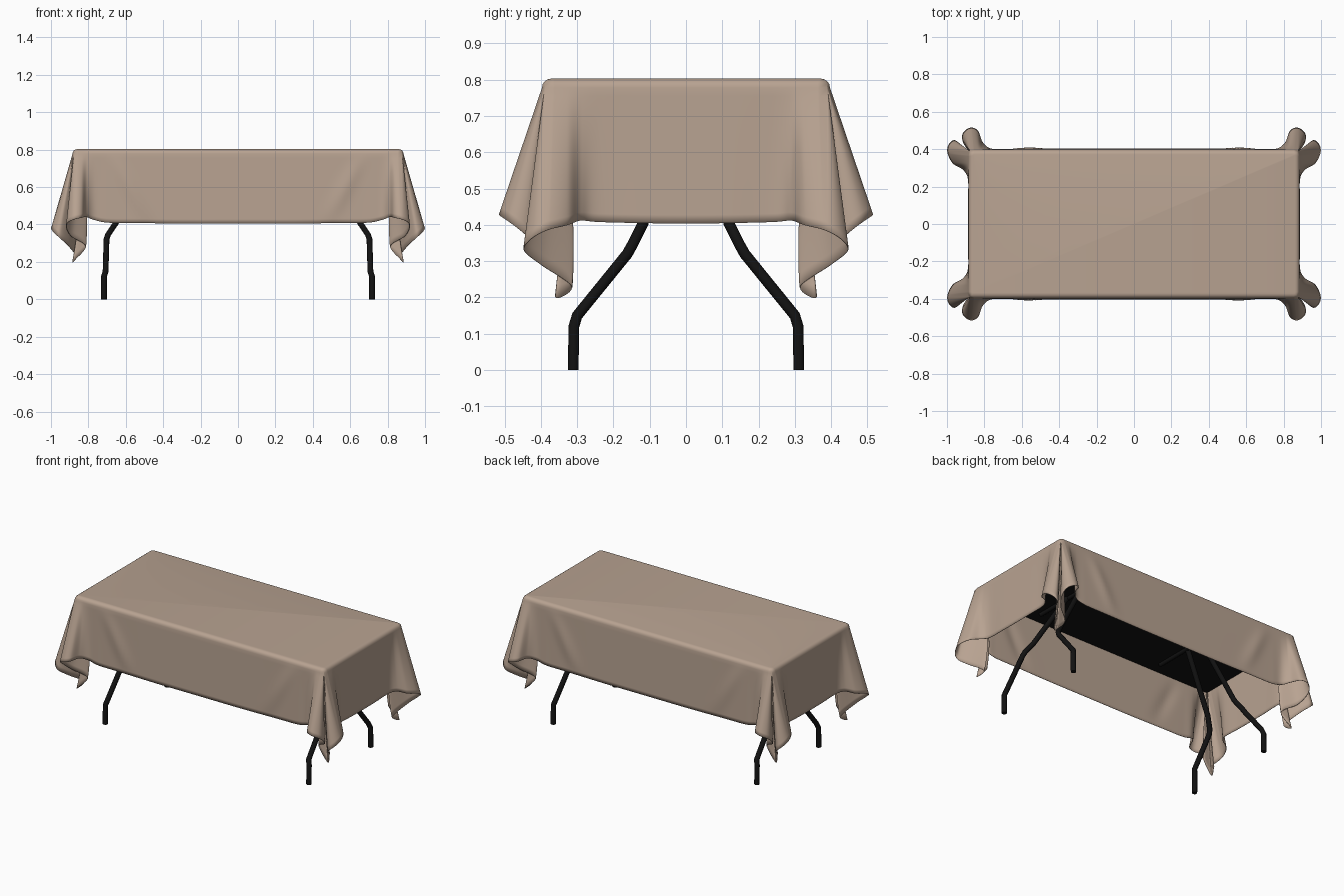
import bpy, bmesh, math
from mathutils import Vector

cube = bpy.data.objects.get("Cube")
if cube:
    bpy.data.objects.remove(cube, do_unlink=True)


def make_material(name, colour, roughness):
    mat = bpy.data.materials.new(name)
    mat.use_nodes = True
    mat.diffuse_color = (*colour, 1)
    bsdf = mat.node_tree.nodes["Principled BSDF"]
    bsdf.inputs["Base Color"].default_value = (*colour, 1)
    bsdf.inputs["Roughness"].default_value = roughness
    return mat


beige = make_material("beige fabric", (0.48, 0.365, 0.285), 0.9)
black = make_material("black metal", (0.006, 0.006, 0.006), 0.6)

# Sizes of the cloth where it lies on the table
RIM_X, RIM_Y, TOP_Z, ROUND = 0.86, 0.372, 0.803, 0.025
ARC_ROWS, DROP_ROWS, SAMPLES = 5, 16, 10

# Hem of one quarter, from the middle of the long side to the middle of the
# short side: x, y, z and how far the fold tucks under the table corner
HEM = [
    (0, 0.403, 0.405, 0), (0.3, 0.403, 0.405, 0), (0.55, 0.402, 0.408, 0),
    (0.7, 0.402, 0.41, 0), (0.77, 0.405, 0.425, 0), (0.81, 0.44, 0.44, 0),
    (0.835, 0.5, 0.436, 0), (0.875, 0.515, 0.428, 0), (0.912, 0.49, 0.41, 0),
    (0.918, 0.45, 0.38, 0), (0.89, 0.4, 0.335, 0.5), (0.815, 0.35, 0.28, 1),
    (0.885, 0.36, 0.2, 1), (0.865, 0.315, 0.23, 1), (0.91, 0.4, 0.29, 0.5),
    (0.955, 0.447, 0.33, 0), (0.988, 0.43, 0.36, 0), (0.998, 0.385, 0.385, 0),
    (0.97, 0.325, 0.4, 0), (0.915, 0.29, 0.412, 0), (0.888, 0.24, 0.408, 0),
    (0.888, 0.12, 0.405, 0), (0.888, 0, 0.404, 0),
]


def clamp(value, limit):
    return max(-limit, min(limit, value))


def control_loop():
    """Mirror the quarter hem into a closed loop of (hem, rim, tuck)."""
    loop = []
    for sx, sy, backwards in ((1, 1, 0), (1, -1, 1), (-1, -1, 0), (-1, 1, 1)):
        quarter = HEM[::-1] if backwards else HEM
        for x, y, z, tuck in quarter[:-1]:
            rim = (RIM_X, RIM_Y) if tuck else (min(x, RIM_X), min(y, RIM_Y))
            loop.append((Vector((sx * x, sy * y, z)),
                         Vector((sx * rim[0], sy * rim[1], TOP_Z)), tuck))
    return loop


def spline(a, b, c, d, t):
    return (b * 2 + (c - a) * t + (a * 2 - b * 5 + c * 4 - d) * t ** 2
            + (b * 3 - a - c * 3 + d) * t ** 3) * 0.5


def cloth_column(hem, rim, tuck):
    """Points from the table rim, over the rounded edge and down to the hem."""
    rim = Vector((clamp(rim.x, RIM_X), clamp(rim.y, RIM_Y), TOP_Z))
    on_x = abs(rim.x) > RIM_X - 1e-4
    on_y = abs(rim.y) > RIM_Y - 1e-4
    out = Vector((math.copysign(on_x, rim.x), math.copysign(on_y, rim.y), 0))
    out.normalize()
    points = []
    for k in range(ARC_ROWS):
        a = k / (ARC_ROWS - 1) * math.pi / 2
        points.append(rim + out * ROUND * math.sin(a)
                      - Vector((0, 0, ROUND * (1 - math.cos(a)))))
    edge = points[-1].copy()
    inward = Vector((-math.copysign(1, rim.x), -math.copysign(1, rim.y), 0))
    for k in range(1, DROP_ROWS + 1):
        v = k / DROP_ROWS
        p = edge.lerp(hem, v) + inward * 0.03 * tuck * math.sin(math.pi * v)
        # soft slanting creases on the long sides
        if on_y and not on_x:
            ridge = (abs(p.x) - 0.5 - 0.5 * (p.z - 0.45)) / 0.045
            p += out * 0.009 * math.exp(-ridge ** 2) * math.sin(math.pi * v)
        points.append(p)
    return points


def build_cloth():
    loop = control_loop()
    count = len(loop)
    bm = bmesh.new()
    columns = []
    for i in range(count):
        near = [loop[(i + j) % count] for j in (-1, 0, 1, 2)]
        for s in range(SAMPLES):
            t = s / SAMPLES
            hem = spline(*[n[0] for n in near], t)
            rim = near[1][1].lerp(near[2][1], t)
            tuck = near[1][2] * (1 - t) + near[2][2] * t
            columns.append([bm.verts.new(p) for p in cloth_column(hem, rim, tuck)])
    for i, col in enumerate(columns):
        following = columns[(i + 1) % len(columns)]
        for k in range(len(col) - 1):
            bm.faces.new((col[k], col[k + 1], following[k + 1], following[k]))
    bmesh.ops.remove_doubles(bm, verts=bm.verts[:], dist=0.0004)
    # flat top
    border = [e for e in bm.edges if e.is_boundary
              and all(v.co.z > TOP_Z - 0.001 for v in e.verts)]
    bmesh.ops.contextual_create(bm, geom=border)
    bmesh.ops.recalc_face_normals(bm, faces=bm.faces[:])
    top = max(bm.faces, key=lambda f: f.calc_area())
    if top.normal.z < 0:
        bmesh.ops.reverse_faces(bm, faces=bm.faces[:])
    mesh = bpy.data.meshes.new("tablecloth")
    bm.to_mesh(mesh)
    bm.free()
    mesh.materials.append(beige)
    cloth = bpy.data.objects.new("tablecloth", mesh)
    bpy.context.collection.objects.link(cloth)
    fabric = cloth.modifiers.new("fabric thickness", "SOLIDIFY")
    fabric.thickness = 0.003
    fabric.offset = -1
    bpy.ops.object.select_all(action="DESELECT")
    cloth.select_set(True)
    bpy.context.view_layer.objects.active = cloth
    bpy.ops.object.shade_smooth_by_angle(angle=math.radians(50))


def tube(name, points, radius):
    curve = bpy.data.curves.new(name, "CURVE")
    curve.dimensions = "3D"
    curve.bevel_depth = radius
    curve.bevel_resolution = 3
    curve.use_fill_caps = True
    line = curve.splines.new("POLY")
    line.points.add(len(points) - 1)
    for point, co in zip(line.points, points):
        point.co = (*co, 1)
    curve.materials.append(black)
    obj = bpy.data.objects.new(name, curve)
    bpy.context.collection.objects.link(obj)


build_cloth()

# Table board under the cloth
bpy.ops.mesh.primitive_cube_add(size=1, location=(0, 0, 0.775))
board = bpy.context.object
board.name = "table_board"
board.scale = (2 * RIM_X + 0.02, 2 * RIM_Y + 0.02, 0.04)
board.data.materials.append(black)

# Bent folding legs with a bar joining each pair
LEG = [(0.717, 0.311, 0), (0.717, 0.309, 0.12), (0.708, 0.3, 0.15),
       (0.703, 0.162, 0.32), (0.695, 0.148, 0.345), (0.655, 0.118, 0.405),
       (0.45, 0.06, 0.76)]
for sx, end in ((1, "left"), (-1, "right")):
    for sy, side in ((-1, "front"), (1, "back")):
        tube(f"{side}_{end}_leg", [(sx * x, sy * y, z) for x, y, z in LEG], 0.0155)
    tube(f"{end}_leg_bar", [(sx * 0.45, y, 0.75) for y in (-0.3, 0.3)], 0.013)
